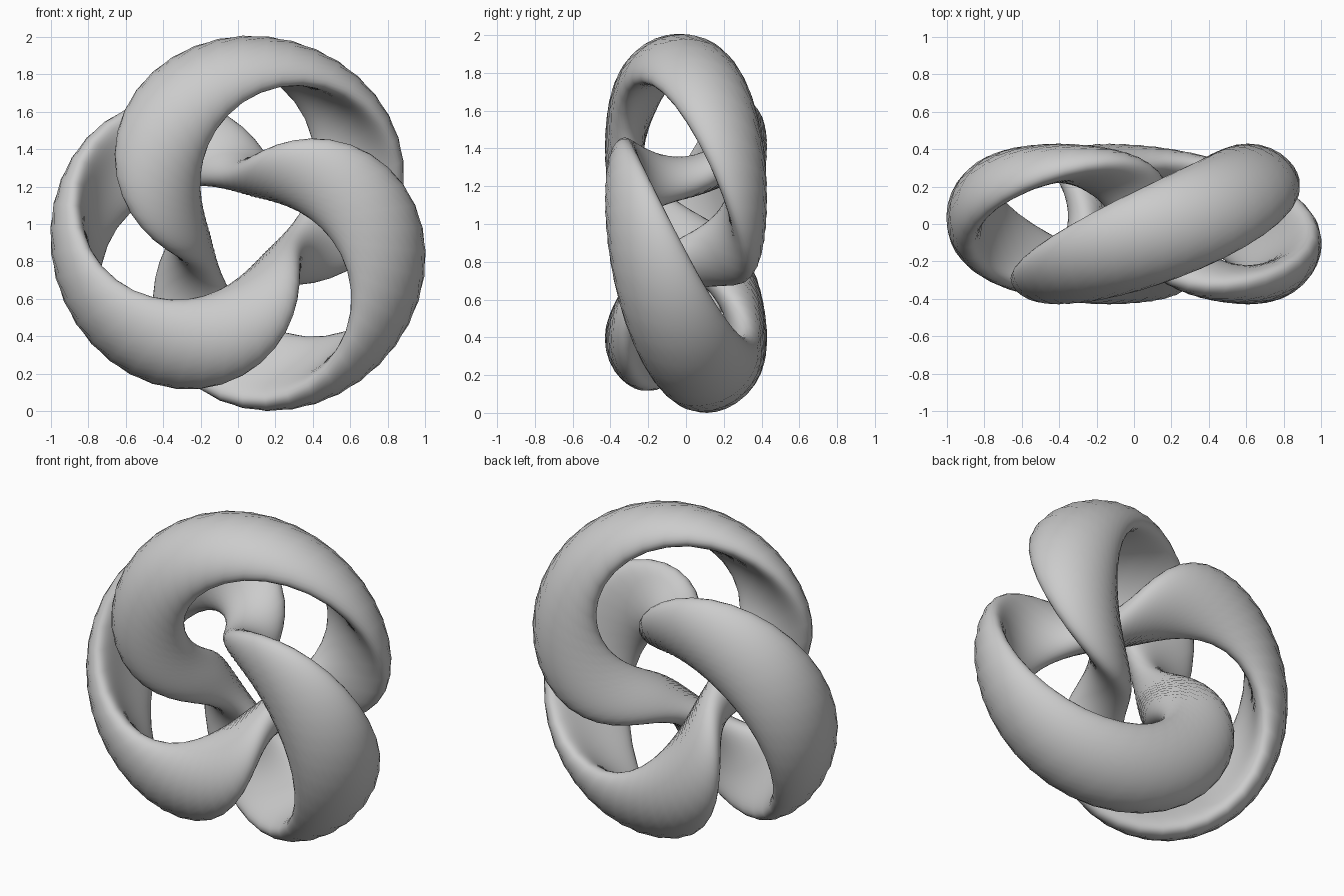
import bpy, bmesh
from math import sin, cos, pi, radians
from mathutils import Vector

cube = bpy.data.objects.get("Cube")
if cube:
    bpy.data.objects.remove(cube, do_unlink=True)

# Band of curved section, winding three times round a ring in two turns
RING = 0.605             # radius of the ring the band winds round
WIND = 0.325             # distance of the band from the ring line
THICK = 0.105            # half the thickness of the band
SPREAD = radians(56)     # half the arc the band covers round the ring line
STEPS, SIDES = 96, 40
PHASE = radians(75)


def band_point(turn, side):
    roll = 1.5 * (turn - PHASE) + SPREAD * sin(side)
    out = WIND + THICK * cos(side)
    radius = RING + out * cos(roll)
    return Vector((radius * cos(turn), -out * sin(roll), radius * sin(turn)))


bm = bmesh.new()
rings = [[bm.verts.new(band_point(4 * pi * i / STEPS, 2 * pi * j / SIDES))
          for j in range(SIDES)] for i in range(STEPS)]
for i in range(STEPS):
    a, b = rings[i], rings[(i + 1) % STEPS]
    for j in range(SIDES):
        k = (j + 1) % SIDES
        bm.faces.new((a[j], a[k], b[k], b[j]))
bmesh.ops.recalc_face_normals(bm, faces=bm.faces)

# Centre the knot and stand it on the floor
low = Vector([min(v.co[n] for v in bm.verts) for n in range(3)])
high = Vector([max(v.co[n] for v in bm.verts) for n in range(3)])
base = Vector(((low.x + high.x) / 2, (low.y + high.y) / 2, low.z))
bmesh.ops.translate(bm, verts=bm.verts, vec=-base)

mesh = bpy.data.meshes.new("knot_band")
bm.to_mesh(mesh)
bm.free()
knot = bpy.data.objects.new("knot_band", mesh)
bpy.context.collection.objects.link(knot)

# Plain grey
grey = bpy.data.materials.new("plain_grey")
grey.use_nodes = True
color = (0.6, 0.6, 0.6, 1)
grey.diffuse_color = color
grey.node_tree.nodes["Principled BSDF"].inputs["Base Color"].default_value = color
mesh.materials.append(grey)
mesh.shade_smooth()
